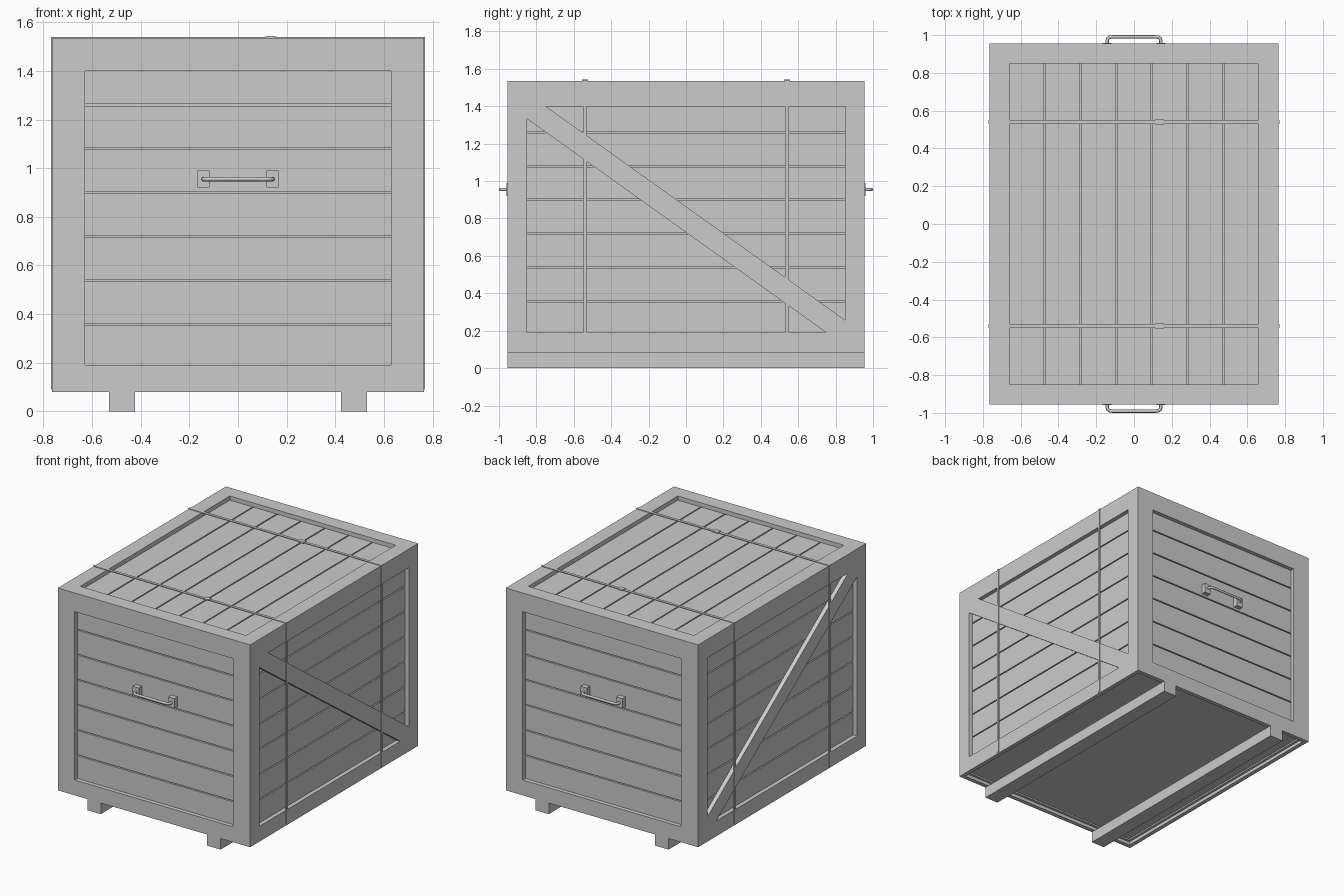
import bpy, bmesh
from mathutils import Vector

if "Cube" in bpy.data.objects:
    bpy.data.objects.remove(bpy.data.objects["Cube"])

X, Y, Z0, Z1 = 0.765, 0.955, 0.08, 1.535   # crate outer limits
T = 0.03                                   # frame board thickness
P = 0.018                                  # plank thickness
GAP = 0.008


def make(name, bm):
    bmesh.ops.recalc_face_normals(bm, faces=bm.faces)
    me = bpy.data.meshes.new(name)
    bm.to_mesh(me)
    bm.free()
    ob = bpy.data.objects.new(name, me)
    bpy.context.collection.objects.link(ob)
    return ob


def box(name, x0, x1, y0, y1, z0, z1):
    bm = bmesh.new()
    bmesh.ops.create_cube(bm, size=1)
    for v in bm.verts:
        v.co = Vector((x1 if v.co.x > 0 else x0,
                       y1 if v.co.y > 0 else y0,
                       z1 if v.co.z > 0 else z0))
    return make(name, bm)


def mbox(name, axis, s, a0, a1, u0, u1, z0, z1):
    """Box on one side: a = outward distance along axis, u = the other axis."""
    lo, hi = sorted((s * a0, s * a1))
    if axis == 'x':
        return box(name, lo, hi, u0, u1, z0, z1)
    return box(name, u0, u1, lo, hi, z0, z1)


# inner box behind the planks; its underside is the floor
I = T + P
box("inner_box", -X + I, X - I, -Y + I, Y - I, 0.115, Z1 - I)

# wall planks
edges = [0.10, 0.357, 0.538, 0.72, 0.90, 1.08, 1.26, Z1 - I]
for s, tag in ((-1, "a"), (1, "b")):
    for i, (a, b) in enumerate(zip(edges, edges[1:])):
        z = (a + GAP / 2, b - GAP / 2)
        mbox(f"end_plank_{tag}{i}", 'y', s, Y - I, Y - T, -X + T, X - T, *z)
        mbox(f"side_plank_{tag}{i}", 'x', s, X - I, X - T, -Y + I, Y - I, *z)

# lid planks
for i in range(7):
    x0 = -0.665 + 0.19 * i
    a = -X + T if i == 0 else x0 + GAP / 2
    b = X - T if i == 6 else x0 + 0.19 - GAP / 2
    box(f"lid_plank_{i}", a, b, -Y + T, Y - T, Z1 - I, Z1 - T)

for s, tag in ((-1, "a"), (1, "b")):
    # lid frame
    mbox(f"lid_end_board_{tag}", 'y', s, 0.85, Y, -X, X, Z1 - T, Z1)
    mbox(f"lid_side_board_{tag}", 'x', s, 0.66, X, -0.85, 0.85, Z1 - T, Z1)
    # end frames
    mbox(f"end_top_rail_{tag}", 'y', s, Y - T, Y, -X, X, 1.40, Z1 - T)
    mbox(f"end_bottom_rail_{tag}", 'y', s, Y - T, Y, -X, X, Z0, 0.19)
    for t in (-1, 1):
        u = sorted((t * 0.63, t * X))
        mbox(f"end_stile_{tag}{t}", 'y', s, Y - T, Y, *u, 0.19, 1.40)
    # side frames
    mbox(f"side_top_rail_{tag}", 'x', s, X - T, X, -Y + T, Y - T, 1.40, Z1 - T)
    mbox(f"side_bottom_rail_{tag}", 'x', s, X - T, X, -Y + T, Y - T, Z0, 0.19)
    for t in (-1, 1):
        u = sorted((t * 0.85, t * (Y - T)))
        mbox(f"side_stile_{tag}{t}", 'x', s, X - T, X, *u, 0.19, 1.40)
    # diagonal brace
    prof = [(-0.75, 1.40), (0.85, 0.257), (0.85, 0.19),
            (0.75, 0.19), (-0.85, 1.333), (-0.85, 1.40)]
    bm = bmesh.new()
    f = bm.faces.new([bm.verts.new((s * (X - T), y, z)) for y, z in prof])
    ext = bmesh.ops.extrude_face_region(bm, geom=[f], use_keep_orig=True)
    bmesh.ops.translate(bm, vec=(s * T, 0, 0),
                        verts=[g for g in ext["geom"] if isinstance(g, bmesh.types.BMVert)])
    make(f"diagonal_brace_{tag}", bm)
    # skids
    mbox(f"skid_{tag}", 'x', s, 0.423, 0.53, -Y, Y, 0, Z0)
    # strap: over the lid and down both sides, with a buckle
    y0, y1 = s * 0.54 - 0.01, s * 0.54 + 0.01
    e = 0.004
    box(f"strap_top_{tag}", -X - e, X + e, y0, y1, Z1 - 0.002, Z1 + e)
    for t in (-1, 1):
        mbox(f"strap_side_{tag}{t}", 'x', t, X - 0.002, X + e, y0, y1, Z0 + 0.01, Z1)
    box(f"buckle_{tag}", 0.113, 0.155, s * 0.54 - 0.017, s * 0.54 + 0.017, Z1 - 0.002, Z1 + 0.008)
    # handle plates
    for t in (-1, 1):
        u = sorted((t * 0.118, t * 0.167))
        mbox(f"handle_plate_{tag}{t}", 'y', s, Y - T, Y + 0.004, *u, 0.92, 0.99)
    # handle bar
    half = [(0.142, 0.95), (0.142, 0.972), (0.138, 0.983), (0.128, 0.989), (0.11, 0.991)]
    path = [(-x, y) for x, y in half] + half[::-1]
    cu = bpy.data.curves.new(f"handle_bar_{tag}", 'CURVE')
    cu.dimensions = '3D'
    cu.bevel_depth = 0.009
    cu.bevel_resolution = 2
    cu.use_fill_caps = True
    sp = cu.splines.new('POLY')
    sp.points.add(len(path) - 1)
    for p, (x, y) in zip(sp.points, path):
        p.co = (x, s * y, 0.955, 1)
    sp.use_smooth = True
    bpy.context.collection.objects.link(bpy.data.objects.new(f"handle_bar_{tag}", cu))
